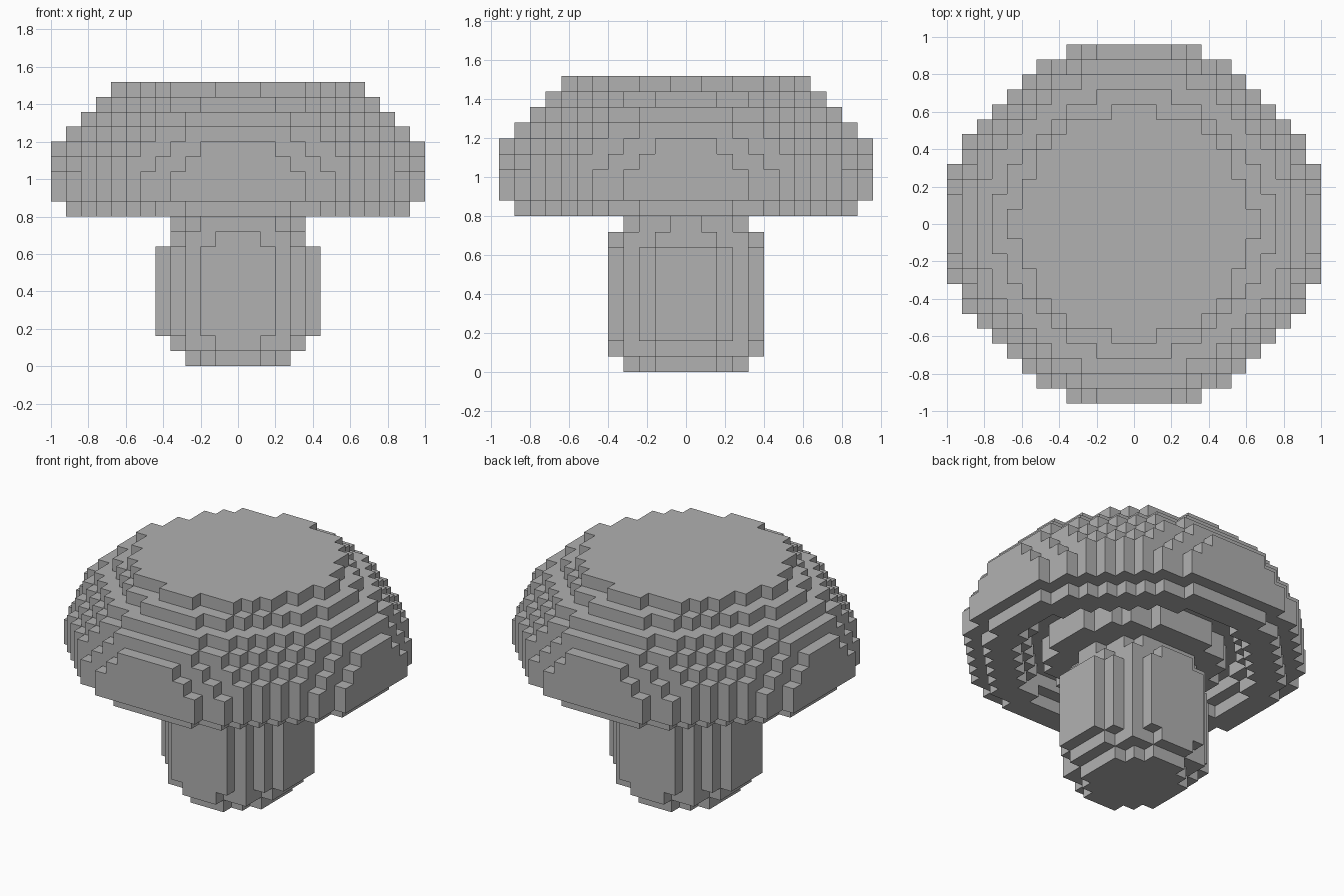
import bpy
import bmesh
from mathutils import Vector

cube = bpy.data.objects.get("Cube")
if cube:
    bpy.data.objects.remove(cube, do_unlink=True)

U = 0.08          # block size
POWER = 1.8       # roundness of each layer's outline

grey = bpy.data.materials.new("stone grey")
grey.use_nodes = True
grey.diffuse_color = (0.44, 0.44, 0.44, 1)
grey.node_tree.nodes["Principled BSDF"].inputs["Base Color"].default_value = (0.44, 0.44, 0.44, 1)


def reach(i, j):
    """Rounded distance measure of a block column from the axis."""
    return abs(0.97 * i) ** POWER + abs(j + 0.5) ** POWER


def layer(cells, k, outer, groove=None):
    """Fill one layer of blocks, leaving an optional ring groove open."""
    for i in range(-12, 13):
        for j in range(-12, 12):
            d = reach(i, j)
            if d <= outer and not (groove and groove[0] < d < groove[1]):
                cells.add((i, j, k))


def build(name, cells):
    """Make one mesh from the exposed sides of all blocks."""
    bm = bmesh.new()
    verts = {}

    def corner(p):
        key = tuple(round(c * 2) for c in p)
        if key not in verts:
            verts[key] = bm.verts.new(p * U)
        return verts[key]

    for cell in sorted(cells):
        middle = Vector(cell) + Vector((0, 0.5, 0.5))
        for axis in range(3):
            for sign in (-1, 1):
                n = Vector((0, 0, 0))
                n[axis] = sign
                if tuple(int(c + s) for c, s in zip(cell, n)) in cells:
                    continue
                a = Vector((0, 0, 0))
                a[(axis + 1) % 3] = 0.5
                b = n.cross(a)
                f = middle + n * 0.5
                bm.faces.new([corner(f + q) for q in (-a - b, a - b, a + b, b - a)])
    mesh = bpy.data.meshes.new(name)
    bm.to_mesh(mesh)
    bm.free()
    mesh.materials.append(grey)
    obj = bpy.data.objects.new(name, mesh)
    bpy.context.collection.objects.link(obj)


# Stem: a thick column, rounded at both ends
stem = set()
for k, size in enumerate([11.6, 16.5] + [20] * 6 + [16.5, 13.4]):
    layer(stem, k, size)
build("stem", stem)

# Cap: stepped dome with a ring groove in its underside
cap = set()
grooves = {10: (28, 52), 11: (28, 45)}
for k, size in enumerate([77, 94.5, 94.5, 90, 85.5, 77, 66, 52.5, 40.6], start=10):
    layer(cap, k, size, grooves.get(k))
build("cap", cap)
